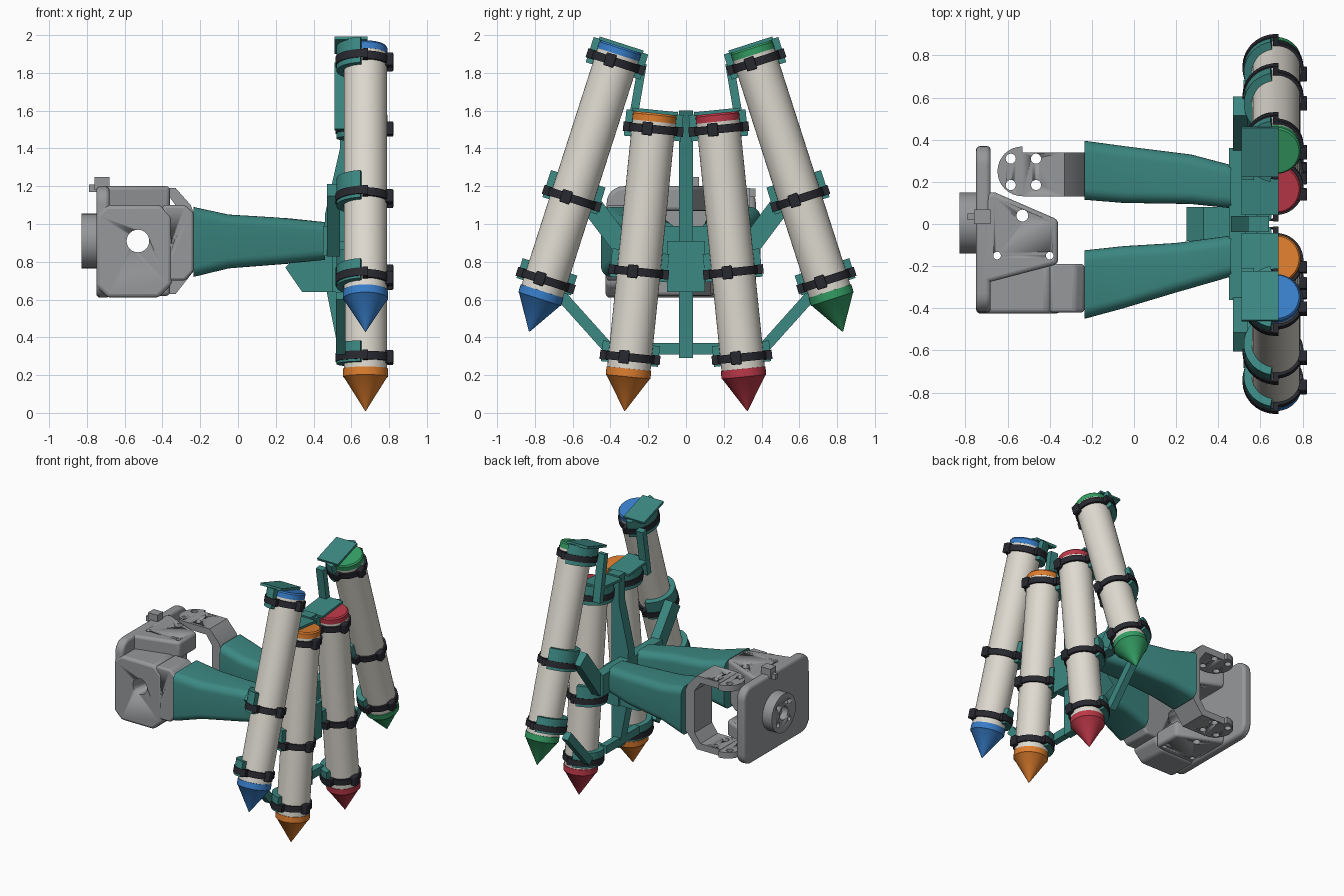
import bpy, bmesh
from math import sin, cos, radians, pi
from mathutils import Matrix, Vector

cube = bpy.data.objects.get("Cube")
if cube:
    bpy.data.objects.remove(cube)


def material(name, *rgb):
    lin = [((c / 255 + 0.055) / 1.055) ** 2.4 for c in rgb] + [1]
    m = bpy.data.materials.new(name)
    m.use_nodes = True
    m.diffuse_color = lin
    m.node_tree.nodes["Principled BSDF"].inputs["Base Color"].default_value = lin
    return m


TEAL = material("teal plastic", 60, 136, 130)
GREY = material("grey metal", 150, 152, 154)
WHITE = material("off white", 222, 218, 208)
BLACK = material("black strap", 40, 41, 48)
BLUE = material("blue", 56, 126, 202)
ORANGE = material("orange", 222, 126, 46)
RED = material("red", 188, 56, 72)
GREEN = material("green", 52, 158, 100)


def finish(bm, name, mat, matrix=None, bevel=0, smooth=True):
    bmesh.ops.recalc_face_normals(bm, faces=bm.faces)
    if matrix:
        bm.transform(matrix)
    me = bpy.data.meshes.new(name)
    bm.to_mesh(me)
    bm.free()
    ob = bpy.data.objects.new(name, me)
    bpy.context.collection.objects.link(ob)
    me.materials.append(mat)
    if bevel:
        mod = ob.modifiers.new("soft edges", "BEVEL")
        mod.width, mod.segments = bevel, 3
        mod.limit_method, mod.angle_limit = "ANGLE", radians(30)
    if smooth:
        bpy.ops.object.select_all(action="DESELECT")
        ob.select_set(True)
        bpy.context.view_layer.objects.active = ob
        bpy.ops.object.shade_smooth_by_angle(angle=radians(35))
    return ob


def loft(rings, name, mat, **kw):
    """Skin a list of equal point rings and cap both ends."""
    bm = bmesh.new()
    rows = [[bm.verts.new(p) for p in ring] for ring in rings]
    n = len(rows[0])
    for a, b in zip(rows, rows[1:]):
        for i in range(n):
            bm.faces.new((a[i], a[(i + 1) % n], b[(i + 1) % n], b[i]))
    bm.faces.new(rows[0])
    bm.faces.new(rows[-1])
    return finish(bm, name, mat, **kw)


def prism(points, axis, lo, hi, name, mat, **kw):
    """Extrude a flat outline along one axis."""
    place = {"x": lambda u, v, w: (w, u, v), "y": lambda u, v, w: (u, w, v),
             "z": lambda u, v, w: (u, v, w)}[axis]
    return loft([[place(u, v, w) for u, v in points] for w in (lo, hi)], name, mat, **kw)


def box(x, y, z, name, mat, **kw):
    return prism([(x[0], y[0]), (x[1], y[0]), (x[1], y[1]), (x[0], y[1])],
                 "z", z[0], z[1], name, mat, **kw)


def circle(u, v, r, n=32):
    return [(u + r * cos(2 * pi * i / n), v + r * sin(2 * pi * i / n)) for i in range(n)]


def lathe(profile, name, mat, **kw):
    return loft([[(x, y, t) for x, y in circle(0, 0, r, 40)] for r, t in profile],
                name, mat, **kw)


def arc(inner, outer, start, end, n=20):
    angles = [radians(start + (end - start) * i / n) for i in range(n + 1)]
    return ([(outer * cos(a), outer * sin(a)) for a in angles]
            + [(inner * cos(a), inner * sin(a)) for a in reversed(angles)])


def rounded(u0, u1, v0, v1, r, n=6):
    pts = []
    for k, (u, v) in enumerate([(u1 - r, v1 - r), (u0 + r, v1 - r), (u0 + r, v0 + r), (u1 - r, v0 + r)]):
        for i in range(n + 1):
            a = (k + i / n) * pi / 2
            pts.append((u + r * cos(a), v + r * sin(a)))
    return pts


def drill(ob, axis, holes, lo, hi):
    """Cut round holes through a part."""
    for u, v, r in holes:
        cutter = prism(circle(u, v, r, 24), axis, lo, hi, "hole_cutter", GREY)
        cutter.hide_render = True
        cutter.hide_viewport = False
        mod = ob.modifiers.new("hole", "BOOLEAN")
        mod.operation, mod.solver, mod.object = "DIFFERENCE", "EXACT", cutter
        bpy.context.view_layer.update()
        dg = bpy.context.evaluated_depsgraph_get()
        mesh = bpy.data.meshes.new_from_object(ob.evaluated_get(dg))
        ob.modifiers.clear()
        ob.data = mesh
        bpy.data.objects.remove(cutter)


def strut(a, b, width, x, name):
    """Flat bar between two (y, z) points."""
    a, b = Vector(a), Vector(b)
    d = (b - a).normalized() * width / 2
    side = Vector((-d.y, d.x))
    prism([a + side, b + side, b - side, a - side], "x", x[0], x[1], name, TEAL)


# Four marker tubes, each with straps, cradles and a top stop
def marker(name, color, y, z, tilt):
    m = Matrix.Translation((0.675, y, z)) @ Matrix.Rotation(radians(tilt), 4, "X")
    lathe([(0.002, 0), (0.113, 0.178), (0.119, 0.182), (0.119, 0.225), (0.1, 0.226)],
          name + "_cone_tip", color, matrix=m)
    lathe([(0.1, 0.22), (0.115, 0.22), (0.115, 1.545), (0.1, 1.545)], name + "_barrel", WHITE, matrix=m)
    lathe([(0.1, 1.54), (0.116, 1.54), (0.116, 1.575), (0.108, 1.585)], name + "_end_cap", color, matrix=m)
    for t, lo, hi in [(0.285, 0.25, 0.36), (0.74, 0.7, 0.85), (1.5, 1.45, 1.59)]:
        prism(arc(0.116, 0.154, 100, 260), "z", lo, hi, name + "_cradle", TEAL, matrix=m)
        prism(arc(0.114, 0.129, -92, 92), "z", t - 0.022, t + 0.022, name + "_strap_front", BLACK, matrix=m)
        prism(arc(0.152, 0.16, 90, 270), "z", t - 0.022, t + 0.022, name + "_strap_back", BLACK, matrix=m)
        for s in (-1, 1):
            ys = sorted((s * 0.114, s * 0.16))
            box((-0.015, 0.012), ys, (t - 0.025, t + 0.025), name + "_strap_lug", BLACK, matrix=m)
        box((0.105, 0.147), (-0.06, -0.005), (t - 0.035, t + 0.035), name + "_buckle", BLACK,
            matrix=m, bevel=0.006)
    box((-0.165, 0.01), (-0.122, 0.122), (1.584, 1.602), name + "_top_stop", TEAL, matrix=m)


marker("blue_marker", BLUE, -0.83, 0.43, -17.8)
marker("green_marker", GREEN, 0.83, 0.43, 17.8)
marker("orange_marker", ORANGE, -0.325, 0.01, -5.8)
marker("red_marker", RED, 0.325, 0.01, 5.8)

# Carrier frame joining the cradles
prism([(0.6, 0.29), (0.54, 0.29), (0.47, 0.64), (0.46, 1.05), (0.54, 1.4), (0.54, 1.6), (0.64, 1.6), (0.6, 1.5)],
      "y", -0.038, 0.038, "frame_spine", TEAL)
box((0.53, 0.58), (-0.2, 0.2), (0.31, 0.37), "lower_crossbar", TEAL)
box((0.45, 0.53), (-0.36, 0.36), (0.83, 0.99), "middle_crossbar", TEAL)
prism([(0.25, 0.77), (0.34, 0.64), (0.56, 0.64), (0.56, 0.85), (0.33, 0.85)],
      "y", -0.08, 0.08, "mount_block", TEAL)
box((0.5, 0.64), (-0.1, 0.1), (0.64, 0.91), "mount_plate", TEAL)
for s in (-1, 1):
    strut((s * 0.66, 0.62), (s * 0.4, 0.33), 0.06, (0.52, 0.57), "lower_strut")
    strut((s * 0.32, 0.86), (s * 0.56, 1.18), 0.11, (0.47, 0.54), "middle_strut")
    strut((s * 0.23, 1.85), (s * 0.29, 1.5), 0.045, (0.51, 0.57), "upper_strut")

# Tapered finger sleeves
fixed = [(-0.235, -0.45, -0.125, 0.72, 1.09), (-0.05, -0.4, -0.105, 0.765, 1.05),
         (0.2, -0.325, -0.09, 0.785, 1.035), (0.46, -0.25, -0.055, 0.81, 1.01)]
moving = [(-0.235, 0.115, 0.395, 0.72, 1.09), (-0.05, 0.1, 0.37, 0.765, 1.05),
          (0.27, 0.095, 0.33, 0.79, 1.03), (0.46, 0.075, 0.28, 0.81, 1.01)]
for name, stations in (("fixed_finger_sleeve", fixed), ("moving_finger_sleeve", moving)):
    loft([[(x, y, z) for y, z in rounded(y0, y1, z0, z1, 0.055)] for x, y0, y1, z0, z1 in stations],
         name, TEAL)

# Gripper body
body = prism([(-0.75, 0.67), (-0.69, 0.61), (-0.42, 0.61), (-0.35, 0.68), (-0.35, 1.04), (-0.41, 1.1),
              (-0.7, 1.1), (-0.75, 1.05)], "y", -0.425, -0.19, "gripper_body", GREY, bevel=0.02)
drill(body, "y", [(-0.53, 0.91, 0.06)], -0.6, 0)
base = prism([(-0.4, 0.7), (-0.28, 0.7), (-0.235, 0.75), (-0.235, 1.06), (-0.28, 1.1), (-0.4, 1.1)],
             "y", -0.42, -0.19, "fixed_finger_base", GREY, bevel=0.015)
drill(base, "y", [(-0.35, 0.91, 0.012)], -0.5, -0.39)
for name, lo, hi in (("upper_lobe", 1.07, 1.2), ("lower_lobe", 0.62, 0.74)):
    lobe = prism([(-0.74, -0.29), (-0.7, 0.15), (-0.66, 0.15), (-0.36, 0.02), (-0.36, -0.19)],
                 "z", lo, hi, name, GREY, bevel=0.02)
    drill(lobe, "z", [(-0.53, 0.04, 0.028), (-0.65, -0.15, 0.018), (-0.4, -0.15, 0.018)], lo - 0.1, hi + 0.1)
prism(rounded(-0.42, 0.37, 0.61, 1.2, 0.09), "x", -0.75, -0.68, "back_plate", GREY, bevel=0.02)
box((-0.76, -0.68), (0, 0.07), (1.18, 1.25), "cable_tab", GREY)
box((-0.79, -0.72), (0.02, 0.05), (1.17, 1.21), "cable_hook", GREY)

# Wrist flange with a bolt circle
flange = prism(circle(0.005, 0.91, 0.145, 40), "x", -0.828, -0.74, "wrist_flange", GREY)
bolts = [(0.005 + 0.095 * cos(a), 0.91 + 0.095 * sin(a), 0.018)
         for a in (pi / 4 + k * pi / 2 for k in range(4))]
drill(flange, "x", [(0.005, 0.91, 0.05)] + bolts, -0.9, -0.78)

# Moving finger bracket, open in the middle
prism([(-0.53, 1.19), (-0.33, 1.19), (-0.25, 1.1), (-0.235, 1.06), (-0.235, 0.75), (-0.33, 0.63),
       (-0.53, 0.63), (-0.53, 0.68), (-0.36, 0.68), (-0.31, 0.75), (-0.31, 1.07), (-0.36, 1.14),
       (-0.53, 1.14)], "y", 0.13, 0.34, "moving_bracket", GREY)
drill(bpy.data.objects["moving_bracket"], "z", [(-0.465, v, 0.024) for v in (0.185, 0.31)], 0.5, 1.3)
for name, lo, hi in (("upper_pivot", 1.142, 1.188), ("lower_pivot", 0.632, 0.678)):
    ends = [(-0.53 + 0.118 * cos(a), 0.25 + 0.118 * sin(a))
            for a in (pi / 2 + pi * i / 16 for i in range(17))]
    pivot = prism(ends, "z", lo, hi, name, GREY)
    drill(pivot, "z", [(-0.585, v, 0.024) for v in (0.185, 0.31)], 0.5, 1.3)
